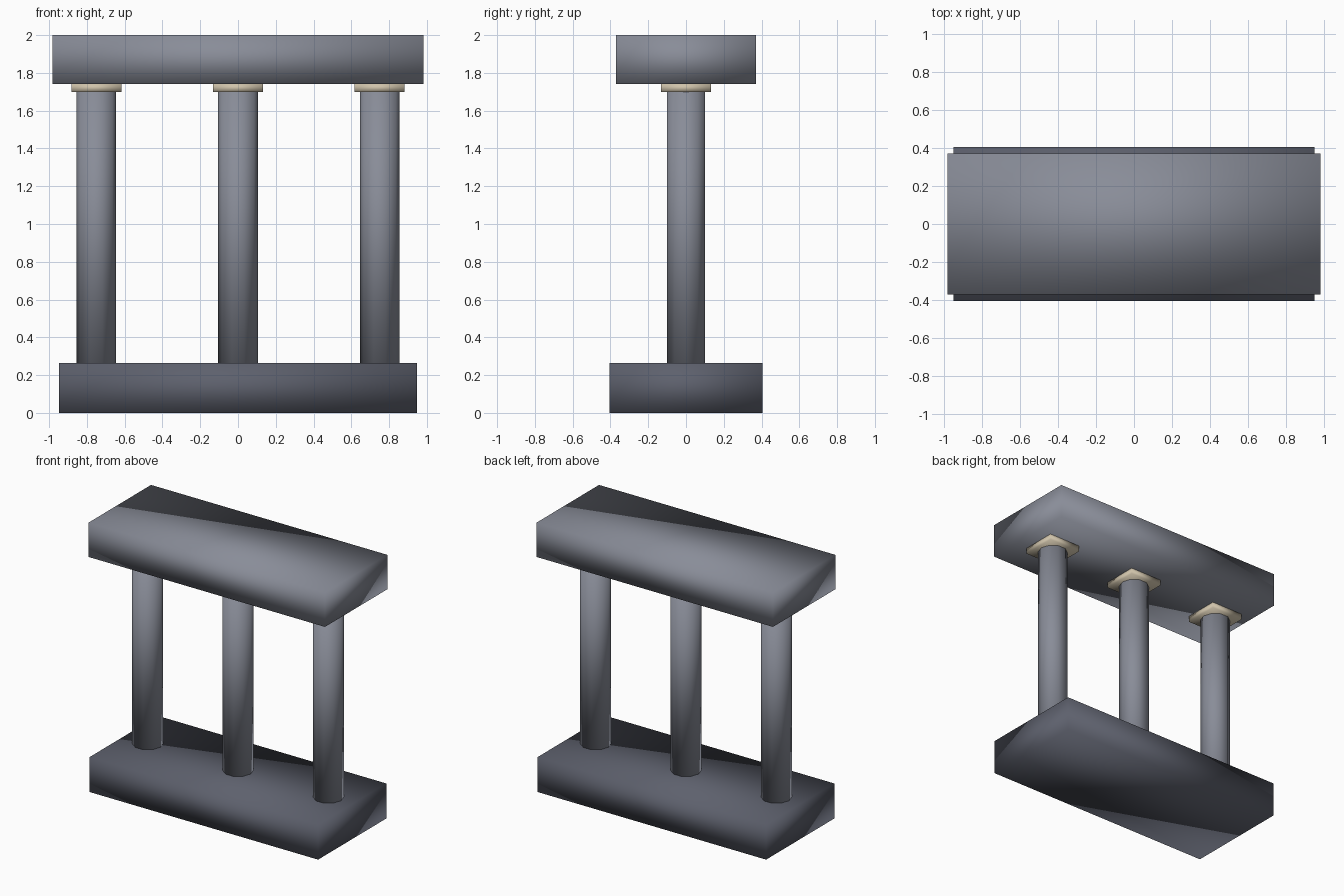
import bpy
import bmesh
from mathutils import Matrix, Vector

cube = bpy.data.objects.get("Cube")
if cube:
    bpy.data.objects.remove(cube, do_unlink=True)


def material(name, rgb):
    mat = bpy.data.materials.new(name)
    mat.use_nodes = True
    colour = (*rgb, 1.0)
    mat.diffuse_color = colour
    mat.node_tree.nodes["Principled BSDF"].inputs["Base Color"].default_value = colour
    return mat


stone = material("grey stone", (0.25, 0.265, 0.315))
dark_stone = material("dark grey stone", (0.11, 0.118, 0.152))
cream = material("cream stone", (0.62, 0.54, 0.40))


def finish(name, bm, mat):
    """Turn a bmesh into a fully smooth-shaded object."""
    mesh = bpy.data.meshes.new(name)
    bm.to_mesh(mesh)
    bm.free()
    mesh.materials.append(mat)
    mesh.shade_smooth()
    obj = bpy.data.objects.new(name, mesh)
    bpy.context.collection.objects.link(obj)
    return obj


def box(name, mat, x, half_x, half_y, low, high):
    bm = bmesh.new()
    size = Vector((2 * half_x, 2 * half_y, high - low))
    place = Matrix.Translation((x, 0, (low + high) / 2)) @ Matrix.Diagonal(size).to_4x4()
    bmesh.ops.create_cube(bm, size=1, matrix=place)
    return finish(name, bm, mat)


def column(name, mat, x, radius, low, high):
    # ten sides, with a corner pointing front and back
    bm = bmesh.new()
    place = Matrix.Translation((x, 0, (low + high) / 2)) @ Matrix.Rotation(1.5707963, 4, "Z")
    bmesh.ops.create_cone(bm, cap_ends=True, segments=10, radius1=radius,
                          radius2=radius, depth=high - low, matrix=place)
    return finish(name, bm, mat)


BASE_TOP, SHAFT_TOP, BEAM_BOTTOM = 0.263, 1.698, 1.742

# Slabs at the bottom and top
box("base_slab", dark_stone, 0, 0.948, 0.404, 0, BASE_TOP)
box("top_beam", stone, 0, 0.981, 0.37, BEAM_BOTTOM, 2)

# Three columns, each with a thin square capital
for side, x in (("right", -0.75), ("middle", 0), ("left", 0.75)):
    column(side + "_column", stone, x, 0.105, BASE_TOP, SHAFT_TOP)
    box(side + "_capital", cream, x, 0.132, 0.132, SHAFT_TOP, BEAM_BOTTOM)
